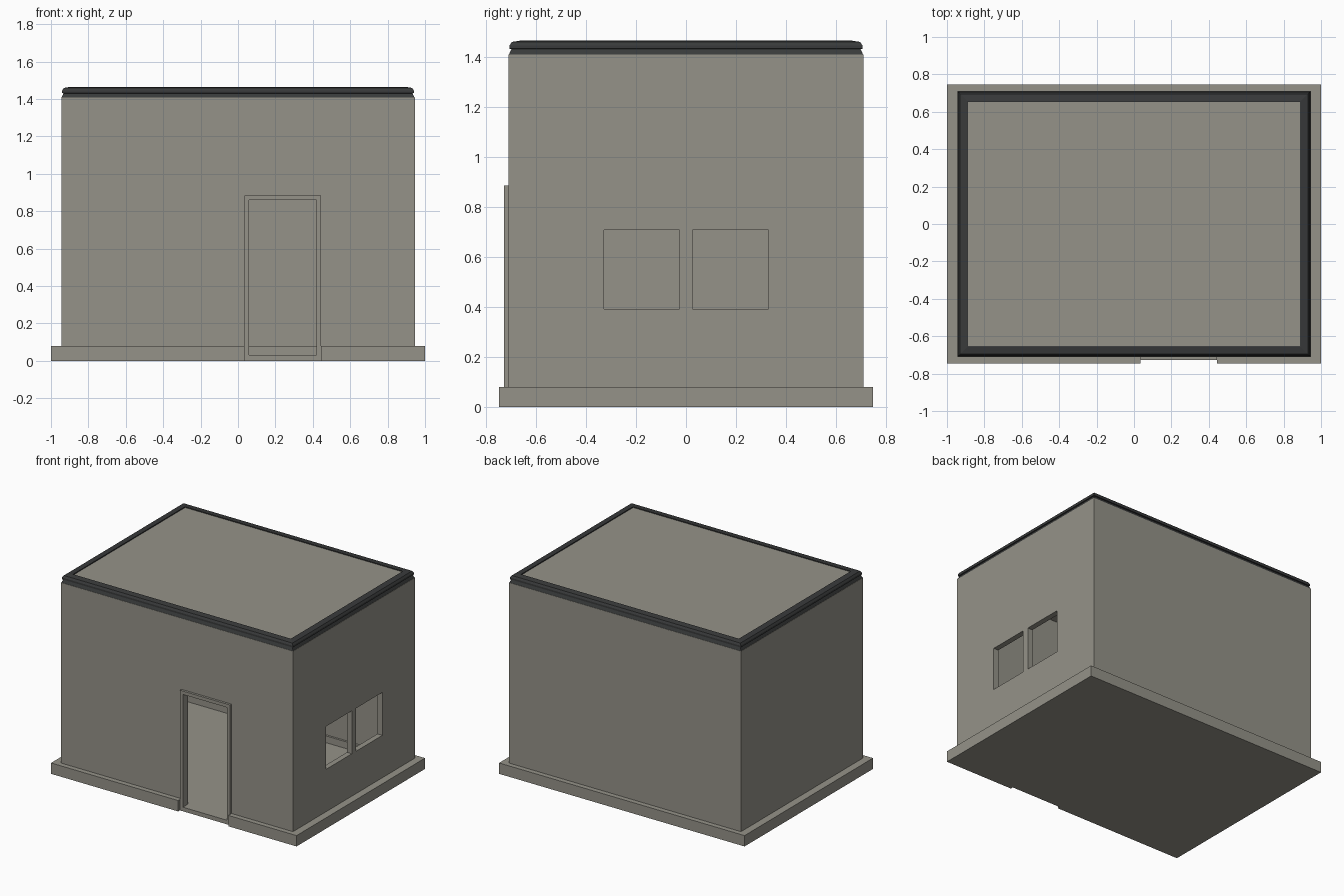
import bpy, bmesh

if "Cube" in bpy.data.objects:
    bpy.data.objects.remove(bpy.data.objects["Cube"])


def material(name, color):
    m = bpy.data.materials.new(name)
    m.diffuse_color = (*color, 1)
    m.use_nodes = True
    m.node_tree.nodes["Principled BSDF"].inputs["Base Color"].default_value = m.diffuse_color
    return m


STONE = material("warm_grey_plaster", (0.30, 0.29, 0.25))
DARK = material("dark_roof_trim", (0.04, 0.042, 0.043))


def box(name, x, y, z, mat=STONE):
    """Axis-aligned box from (min, max) pairs."""
    bm = bmesh.new()
    bmesh.ops.create_cube(bm, size=1)
    for v in bm.verts:
        v.co = [r[0] if c < 0 else r[1] for c, r in zip(v.co, (x, y, z))]
    me = bpy.data.meshes.new(name)
    bm.to_mesh(me)
    bm.free()
    me.materials.append(mat)
    ob = bpy.data.objects.new(name, me)
    bpy.context.collection.objects.link(ob)
    return ob


def cut(ob, *ranges):
    """Cut boxes out of an object and bake the result."""
    for r in ranges:
        cutter = box("cutter", *r)
        cutter.hide_render = True
        mod = ob.modifiers.new("cut", 'BOOLEAN')
        mod.operation, mod.solver, mod.object = 'DIFFERENCE', 'EXACT', cutter
        bpy.context.view_layer.update()
        dg = bpy.context.evaluated_depsgraph_get()
        me = bpy.data.meshes.new_from_object(ob.evaluated_get(dg))
        ob.modifiers.clear()
        ob.data = me
        bpy.data.objects.remove(cutter)


HX, HY = 0.945, 0.71      # outer wall half sizes
T = 0.04                  # wall thickness
DOOR_X = (0.035, 0.445)

# foundation with raised edge, inner skirting and a notch for the door
foundation = box("foundation", (-1, 1), (-0.747, 0.747), (0, 0.08))
cut(foundation,
    ((-0.89, 0.89), (-0.655, 0.655), (0.03, 0.5)),
    (DOOR_X, (-1, -HY + T), (-0.5, 0.5)),
    (DOOR_X, (-1, -0.6), (0.03, 0.5)))

# hollow walls with ceiling, doorway and two windows on the right
walls = box("walls", (-HX, HX), (-HY, HY), (0.08, 1.408))
cut(walls,
    ((-HX + T, HX - T), (-HY + T, HY - T), (-0.1, 1.37)),
    (DOOR_X, (-1, -0.6), (-0.1, 0.885)),
    ((0.8, 1.1), (-0.328, -0.025), (0.392, 0.708)),
    ((0.8, 1.1), (0.025, 0.33), (0.392, 0.708)))

# door frame
frame = box("door_frame", DOOR_X, (-0.727, -HY + T), (0, 0.885))
cut(frame, ((0.06, 0.42), (-1, -0.5), (0.03, 0.86)))

# flat roof panel
box("roof_panel", (-0.887, 0.887), (-0.652, 0.652), (1.408, 1.456))

# roof trim: (inset, height) profile swept around the rectangle
profile = [(0.002, 1.408), (0.012, 1.43), (0.005, 1.432), (0.005, 1.445),
           (0.014, 1.459), (0.052, 1.465), (0.058, 1.463), (0.058, 1.408)]
bm = bmesh.new()
rings = [[bm.verts.new((sx * (HX - i), sy * (HY - i), z)) for i, z in profile]
         for sx, sy in ((-1, -1), (1, -1), (1, 1), (-1, 1))]
n = len(profile)
for a in range(4):
    r, s = rings[a], rings[(a + 1) % 4]
    for k in range(n):
        bm.faces.new((r[k], s[k], s[(k + 1) % n], r[(k + 1) % n]))
bmesh.ops.recalc_face_normals(bm, faces=bm.faces)
me = bpy.data.meshes.new("roof_trim")
bm.to_mesh(me)
bm.free()
me.materials.append(DARK)
bpy.context.collection.objects.link(bpy.data.objects.new("roof_trim", me))
